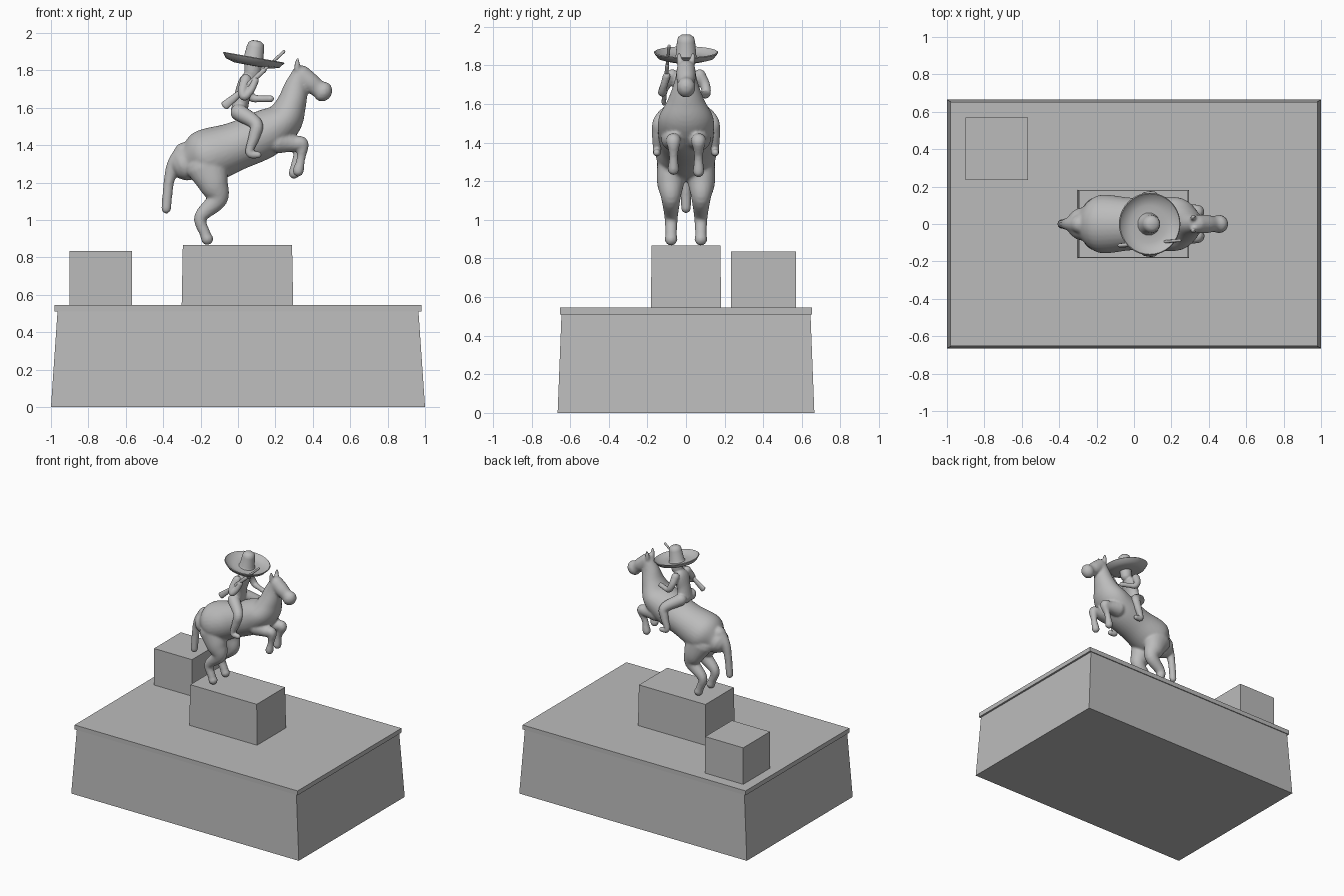
import bpy
import bmesh
import math
from mathutils import Vector, Matrix

if "Cube" in bpy.data.objects:
    bpy.data.objects.remove(bpy.data.objects["Cube"], do_unlink=True)

# One stone colour for the whole monument
stone = bpy.data.materials.new("grey_stone")
stone.use_nodes = True
GREY = (0.5, 0.5, 0.5, 1.0)
stone.diffuse_color = GREY
stone.node_tree.nodes["Principled BSDF"].inputs["Base Color"].default_value = GREY


def finish(bm, name, smooth=True):
    """Turn a bmesh into a named, coloured object."""
    bmesh.ops.recalc_face_normals(bm, faces=bm.faces)
    mesh = bpy.data.meshes.new(name)
    bm.to_mesh(mesh)
    bm.free()
    mesh.materials.append(stone)
    for face in mesh.polygons:
        face.use_smooth = smooth
    obj = bpy.data.objects.new(name, mesh)
    bpy.context.collection.objects.link(obj)
    return obj


def block(name, centre, bottom, top, z0, z1):
    """Box from z0 to z1 whose half sizes change from bottom to top."""
    bm = bmesh.new()
    bmesh.ops.create_cube(bm, size=2)
    for v in bm.verts:
        half, z = (top, z1) if v.co.z > 0 else (bottom, z0)
        v.co = Vector((centre[0] + v.co.x * half[0], centre[1] + v.co.y * half[1], z))
    return finish(bm, name, smooth=False)


def spline(points, steps=6):
    """Catmull-Rom samples through (x, y, z, radius, side radius) points."""
    pts = [Vector(p if len(p) == 5 else (*p, p[3])) for p in points]
    pts = [pts[0] * 2 - pts[1]] + pts + [pts[-1] * 2 - pts[-2]]
    samples = []
    for a, b, c, d in zip(pts, pts[1:], pts[2:], pts[3:]):
        for i in range(steps):
            t = i / steps
            samples.append((b * 2 + (c - a) * t + (a * 2 - b * 5 + c * 4 - d) * t**2
                            + (b * 3 - a - c * 3 + d) * t**3) / 2)
    return samples + [pts[-2]]


def tube(bm, points, mirror=False, sides=20):
    """Round-ended loft along the points, optionally repeated across y."""
    path = spline(points)
    spots = [Vector(p[:3]) for p in path]
    last = len(path) - 1
    rings = []
    for i, p in enumerate(path):
        along = (spots[min(i + 1, last)] - spots[max(i - 1, 0)]).normalized()
        side = Vector((0, 1, 0))
        side = (side - along * side.dot(along)).normalized()
        rings.append((spots[i], along, side, p[3], p[4]))
    # Domed caps
    angles = [math.radians(a) for a in (25, 50, 70, 85)]

    def cap(ring, sign):
        spot, along, side, r, w = ring
        return [(spot + along * sign * min(r, w) * math.sin(a), along, side,
                 r * math.cos(a), w * math.cos(a)) for a in angles]
    rings = cap(rings[0], -1)[::-1] + rings + cap(rings[-1], 1)
    for flip in ((1, -1) if mirror else (1,)):
        loops = []
        for spot, along, side, r, w in rings:
            up = along.cross(side)
            loop = []
            for k in range(sides):
                a = math.tau * k / sides
                co = spot + up * r * math.cos(a) + side * w * math.sin(a)
                loop.append(bm.verts.new((co.x, co.y * flip, co.z)))
            loops.append(loop)
        for low, high in zip(loops, loops[1:]):
            for k in range(sides):
                n = (k + 1) % sides
                bm.faces.new((low[k], low[n], high[n], high[k]))
        bm.faces.new(loops[0])
        bm.faces.new(loops[-1])


def blend(obj, voxel, rounds):
    """Fuse overlapping lofts into one sculpted skin."""
    fuse = obj.modifiers.new("fuse", 'REMESH')
    fuse.mode = 'VOXEL'
    fuse.voxel_size = voxel
    fuse.use_smooth_shade = True
    soften = obj.modifiers.new("soften", 'SMOOTH')
    soften.iterations = rounds


# Plinth and blocks
block("base", (0, 0), (1, 0.665), (0.965, 0.645), 0, 0.51)
block("base_ledge", (0, 0), (0.98, 0.652), (0.98, 0.652), 0.51, 0.545)
block("statue_pedestal", (-0.003, 0), (0.298, 0.182), (0.292, 0.178), 0.545, 0.867)
block("side_block", (-0.735, 0.402), (0.167, 0.168), (0.167, 0.168), 0.545, 0.835)

# Horse: trunk and neck, head, ears, tail, legs
bm = bmesh.new()
tube(bm, [(-0.27, 0, 1.30, 0.09, 0.09), (-0.18, 0, 1.335, 0.145, 0.155),
          (-0.01, 0, 1.395, 0.13, 0.14), (0.14, 0, 1.46, 0.128, 0.145),
          (0.24, 0, 1.53, 0.105, 0.14), (0.285, 0, 1.62, 0.08, 0.095),
          (0.31, 0, 1.71, 0.064, 0.062), (0.328, 0, 1.775, 0.045, 0.048)], sides=32)
tube(bm, [(0.335, 0, 1.775, 0.055, 0.05), (0.385, 0, 1.735, 0.053, 0.05),
          (0.425, 0, 1.705, 0.047, 0.042), (0.453, 0, 1.687, 0.056, 0.05)])
tube(bm, [(0.315, 0.03, 1.80, 0.016), (0.317, 0.034, 1.835, 0.015),
          (0.318, 0.036, 1.862, 0.008)], mirror=True)
tube(bm, [(-0.29, 0, 1.365, 0.05), (-0.345, 0, 1.295, 0.036),
          (-0.37, 0, 1.2, 0.028), (-0.384, 0, 1.06, 0.026)])
tube(bm, [(-0.17, 0.075, 1.29, 0.11, 0.075), (-0.13, 0.08, 1.19, 0.08, 0.07),
          (-0.112, 0.078, 1.11, 0.055, 0.05), (-0.2, 0.077, 1.015, 0.035, 0.035),
          (-0.177, 0.077, 0.93, 0.029, 0.03), (-0.165, 0.077, 0.899, 0.033, 0.033)], mirror=True)
for sign, toe_x, toe_z in ((-1, 0.322, 1.262), (1, 0.3, 1.25)):
    y = sign * 0.065
    tube(bm, [(0.22, y, 1.42, 0.065), (0.3, y, 1.408, 0.043), (0.342, y, 1.405, 0.037),
              (toe_x + 0.015, y, 1.33, 0.023), (toe_x, y, toe_z, 0.03)])
blend(finish(bm, "horse"), 0.009, 4)

# Rider: torso, neck, head, legs, arms
bm = bmesh.new()
tube(bm, [(0.005, 0, 1.575, 0.045, 0.07), (0.02, 0, 1.65, 0.043, 0.06),
          (0.043, 0, 1.73, 0.043, 0.075), (0.062, 0, 1.775, 0.03, 0.032)])
tube(bm, [(0.077, 0, 1.785, 0.044, 0.042), (0.082, 0, 1.83, 0.046, 0.044)])
tube(bm, [(0.005, 0.06, 1.575, 0.045), (0.095, 0.132, 1.515, 0.036),
          (0.088, 0.145, 1.45, 0.031), (0.062, 0.15, 1.375, 0.022),
          (0.07, 0.15, 1.352, 0.022), (0.108, 0.152, 1.348, 0.018)], mirror=True)
tube(bm, [(0.042, 0.072, 1.75, 0.03), (0.05, 0.098, 1.7, 0.026), (0.075, 0.105, 1.655, 0.023),
          (0.12, 0.09, 1.648, 0.018), (0.175, 0.065, 1.648, 0.018)])
tube(bm, [(0.042, -0.072, 1.75, 0.03), (0.025, -0.11, 1.69, 0.025), (0.035, -0.122, 1.66, 0.023),
          (0.07, -0.115, 1.695, 0.019), (0.092, -0.1, 1.745, 0.02)])
blend(finish(bm, "rider"), 0.006, 2)

# Rifle: stock, then barrel
bm = bmesh.new()
tube(bm, [(-0.07, -0.115, 1.612, 0.024, 0.012), (-0.01, -0.11, 1.662, 0.018, 0.011),
          (0.03, -0.107, 1.7, 0.013, 0.01), (0.14, -0.097, 1.802, 0.013, 0.01)], sides=12)
tube(bm, [(0.02, -0.107, 1.692, 0.008), (0.245, -0.088, 1.9, 0.008)], sides=12)
finish(bm, "rifle")

# Wide hat, turned from a profile and tipped forward
profile = [(0, 0.127), (0.025, 0.124), (0.041, 0.112), (0.047, 0.09), (0.053, 0.02),
           (0.06, 0.006), (0.1, 0.004), (0.14, 0.015), (0.162, 0.036), (0.167, 0.032),
           (0.145, 0.004), (0.1, -0.009), (0, -0.011)]
bm = bmesh.new()
verts = [bm.verts.new((r, 0, z)) for r, z in profile]
edges = [bm.edges.new(pair) for pair in zip(verts, verts[1:])]
bmesh.ops.spin(bm, geom=verts + edges, cent=(0, 0, 0), axis=(0, 0, 1),
               angle=math.tau, steps=40, use_duplicate=False)
bmesh.ops.remove_doubles(bm, verts=bm.verts, dist=0.0005)
bm.transform(Matrix.Translation((0.078, 0, 1.835)) @ Matrix.Rotation(math.radians(10), 4, 'Y'))
hat = finish(bm, "hat")
bpy.ops.object.select_all(action='DESELECT')
hat.select_set(True)
bpy.context.view_layer.objects.active = hat
bpy.ops.object.shade_smooth_by_angle(angle=math.radians(50))
